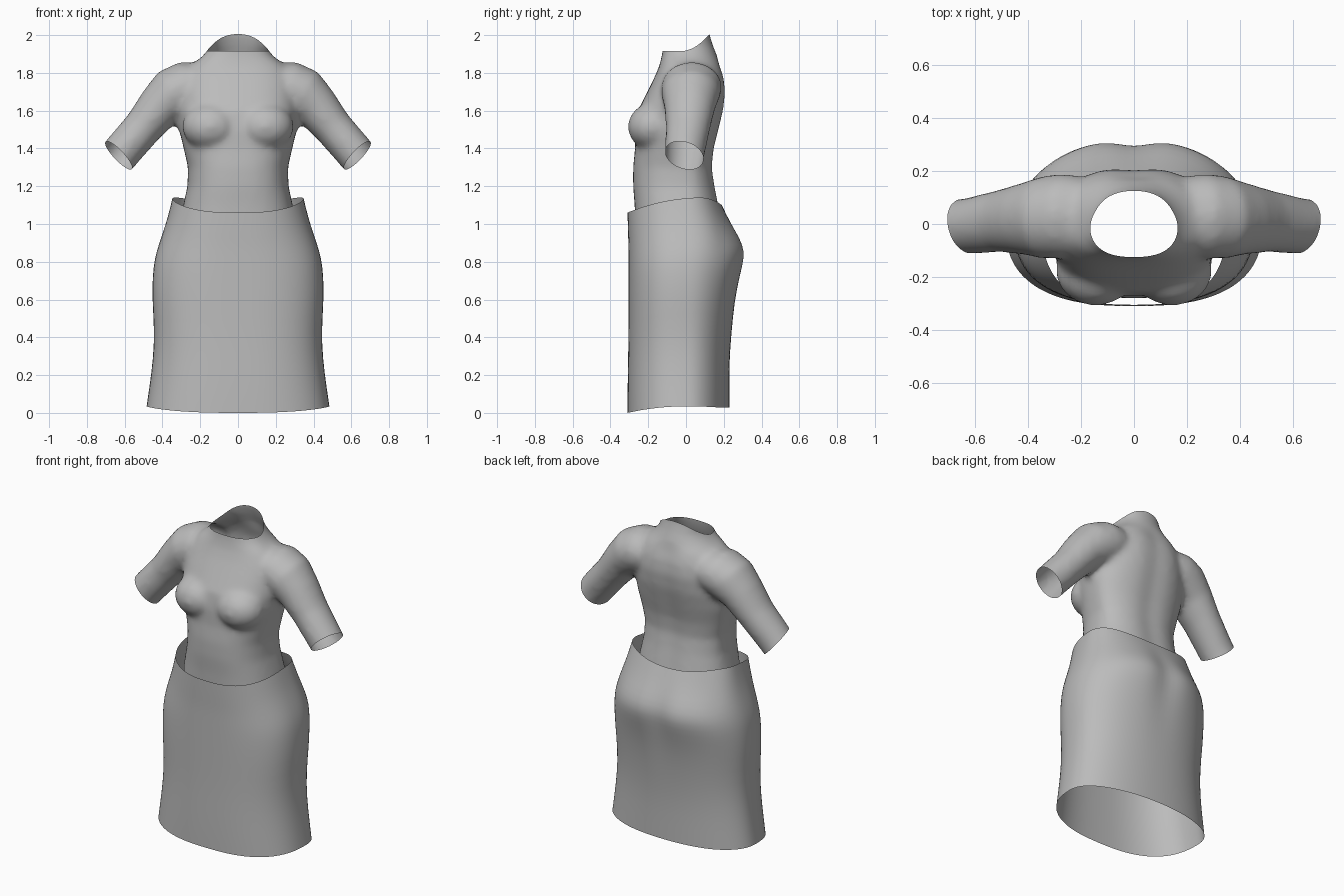
import bpy, bmesh, math
from mathutils import Vector

if "Cube" in bpy.data.objects:
    bpy.data.objects.remove(bpy.data.objects["Cube"])

cloth = bpy.data.materials.new("grey cloth")
cloth.use_nodes = True
cloth.diffuse_color = (0.5, 0.5, 0.5, 1)
cloth.node_tree.nodes["Principled BSDF"].inputs["Base Color"].default_value = (0.5, 0.5, 0.5, 1)


def body_ring(half, front, back, groove, z, n=48, pf=0.78, pb=0.92):
    """Rounded cross-section with a soft groove down the middle of the back."""
    pts = []
    for i in range(n):
        a = math.tau * i / n
        c, s = math.cos(a), math.sin(a)
        p = pb if s > 0 else pf
        x = half * math.copysign(abs(c) ** p, c)
        y = (back if s > 0 else front) * abs(s) ** p
        if s > 0:
            y -= groove * math.exp(-(x / 0.07) ** 2)
        pts.append(Vector((x, y, z)))
    return pts


def loft(bm, rings, capped):
    loops = [[bm.verts.new(p) for p in ring] for ring in rings]
    n = len(loops[0])
    faces = []
    for a, b in zip(loops, loops[1:]):
        for i in range(n):
            j = (i + 1) % n
            faces.append(bm.faces.new((a[i], a[j], b[j], b[i])))
    if capped:
        faces += [bm.faces.new(loops[0][::-1]), bm.faces.new(loops[-1])]
    bmesh.ops.recalc_face_normals(bm, faces=faces)


def make_object(name, bm):
    mesh = bpy.data.meshes.new(name)
    bm.to_mesh(mesh)
    bm.free()
    mesh.materials.append(cloth)
    mesh.shade_smooth()
    obj = bpy.data.objects.new(name, mesh)
    bpy.context.collection.objects.link(obj)
    return obj


# Skirt: height, half width, front, back, groove
skirt_rows = [
    (0.00, 0.485, -0.31, 0.23, 0), (0.10, 0.470, -0.31, 0.23, 0),
    (0.25, 0.450, -0.308, 0.23, 0), (0.40, 0.443, -0.305, 0.24, 0),
    (0.58, 0.456, -0.305, 0.262, 0.005), (0.70, 0.452, -0.305, 0.29, 0.015),
    (0.78, 0.442, -0.305, 0.312, 0.025), (0.85, 0.422, -0.305, 0.324, 0.03),
    (0.92, 0.398, -0.305, 0.297, 0.025), (1.00, 0.372, -0.308, 0.245, 0.01),
    (1.10, 0.348, -0.31, 0.19, 0)]


def hem(y):
    return 0.035 - (0.035 if y < 0 else 0.02) * (y / 0.31) ** 2


def rim(y):
    d = y - 0.08
    return 1.14 - (0.08 * (d / 0.39) ** 2 if d < 0 else 0.04 * (d / 0.11) ** 2)


bm = bmesh.new()
rings = []
for z, half, front, back, groove in skirt_rows:
    ring = body_ring(half, front, back, groove, z)
    for p in ring:
        t = z / 1.1
        y = min(p.y, 0.19)
        p.z = hem(y) + t * (rim(y) - hem(y))
    rings.append(ring)
loft(bm, rings, False)
skirt = make_object("skirt", bm)
skirt.modifiers.new("round", 'SUBSURF').levels = 1
skirt.modifiers["round"].render_levels = 1

# Top: closed torso, bust and sleeve forms, fused into one skin
torso_rows = [
    (0.90, 0.32, -0.265, 0.21), (1.00, 0.31, -0.268, 0.20),
    (1.10, 0.290, -0.272, 0.18), (1.20, 0.268, -0.28, 0.16),
    (1.30, 0.265, -0.28, 0.145), (1.40, 0.288, -0.27, 0.155),
    (1.50, 0.312, -0.27, 0.18), (1.60, 0.318, -0.255, 0.205),
    (1.70, 0.31, -0.205, 0.217), (1.78, 0.29, -0.165, 0.208),
    (1.84, 0.25, -0.14, 0.188), (1.89, 0.185, -0.128, 0.165),
    (1.94, 0.148, -0.122, 0.145), (2.00, 0.143, -0.122, 0.125),
    (2.08, 0.143, -0.122, 0.122)]
# Sleeve: centre x, y, z, radius across, radius in depth
sleeve_rows = [
    (0.20, 0.03, 1.735, 0.12, 0.15), (0.27, 0.03, 1.725, 0.138, 0.16),
    (0.34, 0.025, 1.69, 0.142, 0.155), (0.415, 0.02, 1.62, 0.12, 0.135),
    (0.50, 0.012, 1.515, 0.104, 0.118), (0.63, -0.008, 1.365, 0.102, 0.105),
    (0.74, -0.02, 1.235, 0.102, 0.105)]

bm = bmesh.new()
loft(bm, [body_ring(h, f, b, 0.014 if z < 1.85 else 0, z) for z, h, f, b in torso_rows], True)
for side in (-1, 1):
    bust = bmesh.ops.create_uvsphere(bm, u_segments=32, v_segments=16, radius=1)["verts"]
    for v in bust:
        v.co = Vector((side * 0.145 + v.co.x * 0.15, -0.175 + v.co.y * 0.133, 1.515 + v.co.z * 0.125))
    rings = []
    for k, (x, y, z, across, depth) in enumerate(sleeve_rows):
        a = sleeve_rows[max(k - 1, 0)]
        b = sleeve_rows[min(k + 1, len(sleeve_rows) - 1)]
        along = Vector((b[0] - a[0], 0, b[2] - a[2])).normalized()
        up = Vector((-along.z, 0, along.x))
        ring = []
        for i in range(32):
            t = math.tau * i / 32
            p = Vector((x, y, z)) + up * across * math.cos(t) + Vector((0, depth * math.sin(t), 0))
            p.x *= side
            ring.append(p)
        rings.append(ring)
    loft(bm, rings, True)
form = make_object("top_form", bm)
fuse = form.modifiers.new("fuse", 'REMESH')
fuse.mode = 'VOXEL'
fuse.voxel_size = 0.018
soften = form.modifiers.new("soften", 'SMOOTH')
soften.factor = 0.5
soften.iterations = 8

bm = bmesh.new()
bm.from_object(form, bpy.context.evaluated_depsgraph_get())
bpy.data.objects.remove(form)


def cut_open(point, normal):
    bmesh.ops.bisect_plane(bm, geom=bm.verts[:] + bm.edges[:] + bm.faces[:], dist=1e-5,
                           plane_co=point, plane_no=normal, clear_outer=True)


def neck_rise(y):
    return 0.085 * min(max(0, (y + 0.03) / 0.15), 1.1) ** 2


# Open the waist, the sleeves and the curved neckline
cut_open((0, 0, 1.0), (0, 0, -1))
for side in (-1, 1):
    cut_open((side * 0.632, -0.008, 1.363), (side * 0.70, -0.25, -0.67))
for v in bm.verts:
    v.co.z -= neck_rise(v.co.y)
cut_open((0, 0, 1.915), (0, 0, 1))
for v in bm.verts:
    v.co.z += neck_rise(v.co.y)
make_object("short_sleeved_top", bm)
